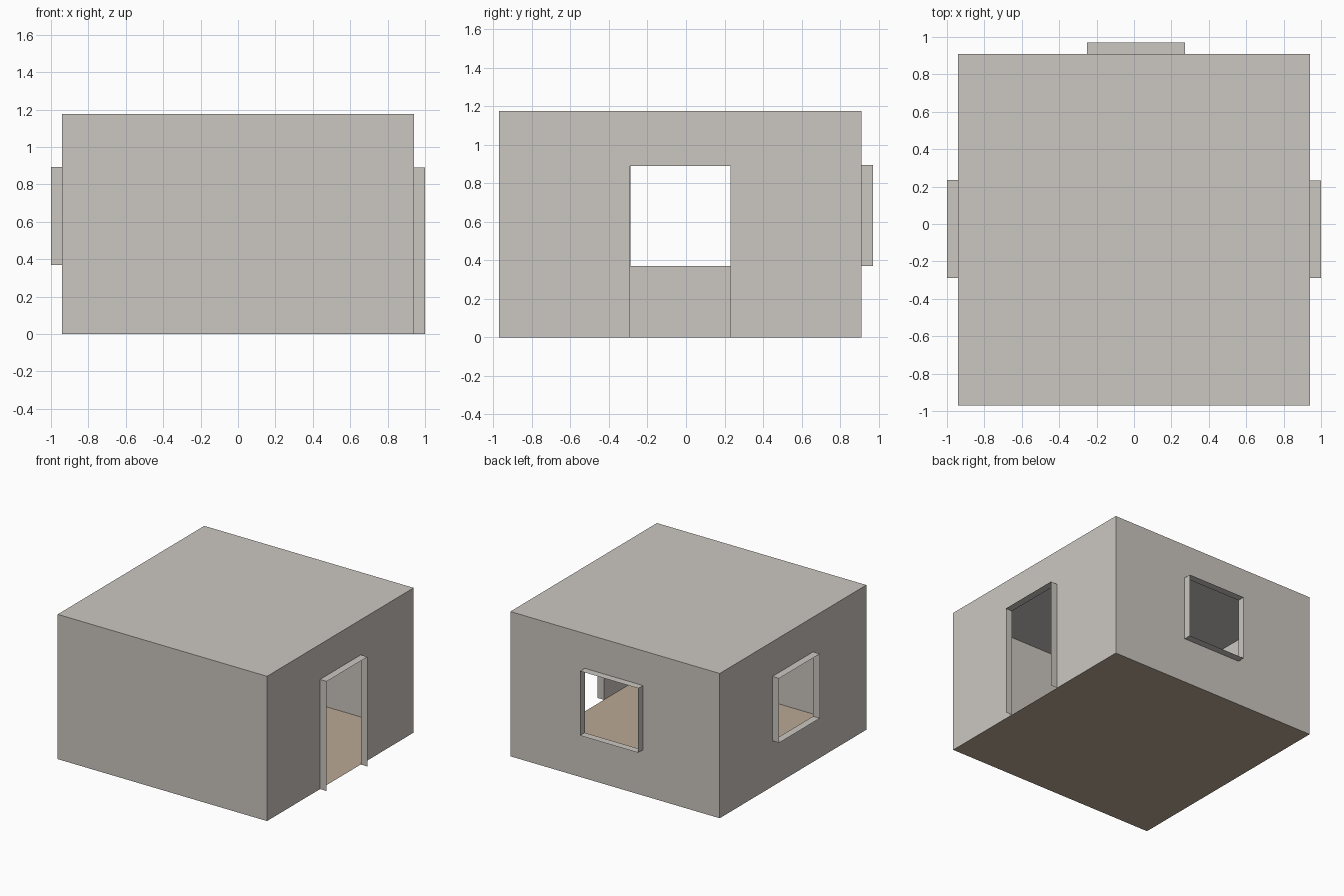
import bpy
from mathutils import Vector

if "Cube" in bpy.data.objects:
    bpy.data.objects.remove(bpy.data.objects["Cube"])

X, Y0, Y1, H, D = 0.94, -0.97, 0.91, 1.175, 0.06  # room extents, reveal depth


def material(name, rgb):
    m = bpy.data.materials.new(name)
    m.diffuse_color = (*rgb, 1)
    m.use_nodes = True
    m.node_tree.nodes["Principled BSDF"].inputs["Base Color"].default_value = m.diffuse_color
    return m


plaster = material("warm grey plaster", (0.60, 0.565, 0.53))
tan = material("tan floor", (0.485, 0.397, 0.30))


def sheet(name, quads, mat):
    verts = [p for q in quads for p in q]
    faces = [tuple(range(i, i + 4)) for i in range(0, len(verts), 4)]
    me = bpy.data.meshes.new(name)
    me.from_pydata(verts, [], faces)
    me.materials.append(mat)
    ob = bpy.data.objects.new(name, me)
    bpy.context.collection.objects.link(ob)


def wall(name, origin, along, length, opening=None):
    """Thin wall; 'along' runs left to right seen from outside."""
    o, a = Vector(origin), Vector(along)
    out = a.cross(Vector((0, 0, 1)))

    def p(u, z, d=0):
        return o + a * u + Vector((0, 0, z)) + out * d

    def rect(u0, u1, z0, z1):
        return [p(u0, z0), p(u1, z0), p(u1, z1), p(u0, z1)]

    if not opening:
        sheet(name + "_wall", [rect(0, length, 0, H)], plaster)
        return
    u0, u1, z0, z1 = opening
    panels = [rect(0, u0, 0, H), rect(u1, length, 0, H), rect(u0, u1, z1, H)]
    # reveal runs up one jamb, across the head, down the other, then the sill
    loop = [(u0, z0), (u0, z1), (u1, z1), (u1, z0)]
    if z0 > 0:
        panels.append(rect(u0, u1, 0, z0))
        loop.append((u0, z0))
    sheet(name + "_wall", panels, plaster)
    sheet(name + "_reveal", [[p(*s), p(*e), p(*e, D), p(*s, D)]
                             for s, e in zip(loop, loop[1:])], plaster)


# Walls: blank front, doorway right, windows back and left
wall("front", (-X, Y0, 0), (1, 0, 0), 2 * X)
wall("door", (X, Y0, 0), (0, 1, 0), Y1 - Y0, (-0.29 - Y0, 0.232 - Y0, 0, 0.89))
wall("back_window", (X, Y1, 0), (-1, 0, 0), 2 * X, (X - 0.272, X + 0.25, 0.37, 0.893))
wall("left_window", (-X, Y1, 0), (0, -1, 0), Y1 - Y0, (Y1 - 0.234, Y1 + 0.288, 0.37, 0.893))

# Roof and floor
corners = [(-X, Y0), (X, Y0), (X, Y1), (-X, Y1)]
sheet("roof", [[(x, y, H) for x, y in corners]], plaster)
sheet("floor", [[(x, y, 0) for x, y in corners]], tan)
